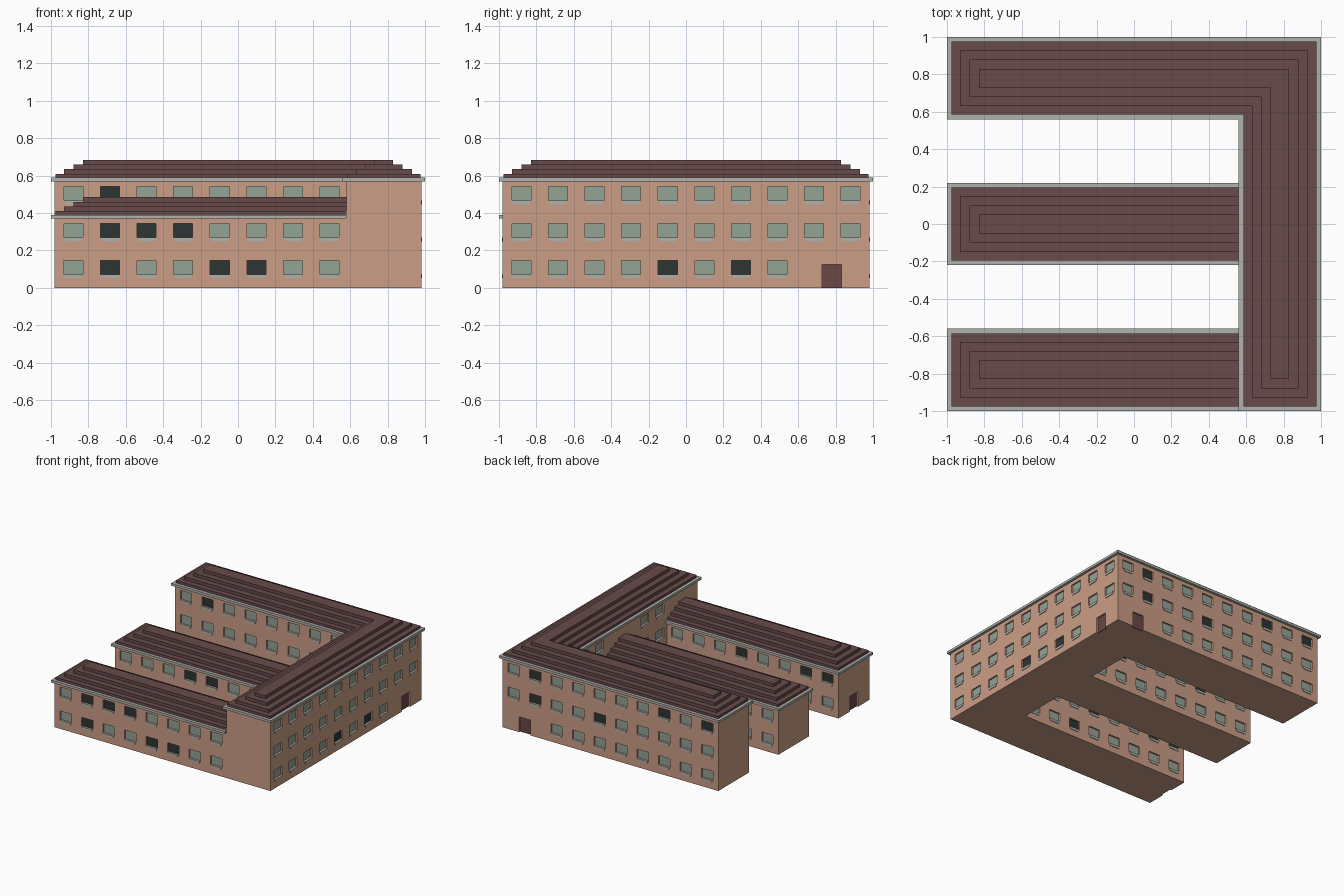
import bpy, bmesh

if "Cube" in bpy.data.objects:
    bpy.data.objects.remove(bpy.data.objects["Cube"])


def mat(name, hexcol):
    m = bpy.data.materials.new(name)
    lin = []
    for i in (0, 2, 4):
        c = int(hexcol[i:i + 2], 16) / 255
        lin.append(c / 12.92 if c <= 0.04045 else ((c + 0.055) / 1.055) ** 2.4)
    m.diffuse_color = (*lin, 1)
    m.use_nodes = True
    m.node_tree.nodes["Principled BSDF"].inputs["Base Color"].default_value = m.diffuse_color
    return m


WALL = mat("terracotta wall", "CB9E86")
STONE = mat("grey stone", "B0B2AC")
ROOF = mat("brown roof", "674B4A")
PANE = mat("pale glass", "94A395")
DARK = mat("dark glass", "2C3534")
DOOR = mat("door brown", "6B4846")


def prism(bm, pts, vec):
    """Closed prism: polygon pts swept along vec."""
    a = [bm.verts.new(p) for p in pts]
    b = [bm.verts.new([p[i] + vec[i] for i in range(3)]) for p in pts]
    n = len(a)
    faces = [bm.faces.new(a), bm.faces.new(b[::-1])]
    for i in range(n):
        j = (i + 1) % n
        faces.append(bm.faces.new((a[i], b[i], b[j], a[j])))
    bmesh.ops.recalc_face_normals(bm, faces=faces)


def finish(bm, name, material):
    me = bpy.data.meshes.new(name)
    bm.to_mesh(me)
    bm.free()
    me.materials.append(material)
    ob = bpy.data.objects.new(name, me)
    bpy.context.collection.objects.link(ob)
    return ob


# Footprints, inset by d
def tall(d):
    o, i = 0.98 - d, 0.58 + d
    return [(-o, o), (-o, i), (i, i), (i, -o), (o, -o), (o, o)]


def low(yc):
    def f(d):
        x, h = -0.98 + d, 0.2 - d
        return [(x, yc - h), (0.58, yc - h), (0.58, yc + h), (x, yc + h)]
    return f


def layer(bm, foot, z0, z1):
    prism(bm, [(x, y, z0) for x, y in foot], (0, 0, z1 - z0))


# Walls, cornice and stepped roof of each block
bodies = []
for name, foot, h in (("main_block", tall, 0.57), ("middle_wing", low(0), 0.37),
                      ("south_wing", low(-0.78), 0.37)):
    bm = bmesh.new()
    layer(bm, foot(0), 0, h)
    bodies.append(finish(bm, name + "_walls", WALL))
    bm = bmesh.new()
    layer(bm, foot(-0.02), h, h + 0.02)
    finish(bm, name + "_cornice", STONE)
    bm = bmesh.new()
    z = h + 0.02
    for d, top in ((0.005, 0.04), (0.05, 0.065), (0.10, 0.09), (0.15, 0.115)):
        layer(bm, foot(d), z, h + top)
        z = h + top
    finish(bm, name + "_roof", ROOF)

kinds = ("cut", "pane", "dark", "sill", "door")
parts = {k: bmesh.new() for k in kinds}


def plate(kind, face, u, hw, z0, z1, n0, n1, hw_low=None):
    """Plate on a facade; hw_low narrows the lower edge."""
    axis, c, s = face
    hl = hw if hw_low is None else hw_low
    prof = [(u - hl, z0), (u + hl, z0), (u + hw, z1), (u - hw, z1)]
    a, t = c + s * n0, s * (n1 - n0)
    if axis == 'y':
        prism(parts[kind], [(p, a, z) for p, z in prof], (0, t, 0))
    else:
        prism(parts[kind], [(a, p, z) for p, z in prof], (t, 0, 0))


def window(face, u, row, dark):
    z = 0.072 + 0.197 * row
    plate("cut", face, u, 0.051, z, z + 0.075, -0.02, 0.02)
    plate("dark" if dark else "pane", face, u, 0.051, z, z + 0.075, -0.02, -0.013)
    plate("sill", face, u, 0.05, z - 0.02, z, -0.002, 0.005, 0.04)


def door(face, u):
    plate("cut", face, u, 0.052, -0.02, 0.125, -0.02, 0.02)
    plate("door", face, u, 0.052, 0, 0.125, -0.02, -0.013)


# Facades: face, columns, rows, dark windows (column, row), doorway
full, eight = range(10), range(8)
facades = [
    (('y', -0.98, -1), eight, 2, {(1, 0), (4, 0), (5, 0), (1, 1), (2, 1), (3, 1)}, False),
    (('y', -0.58, 1), eight, 2, {(4, 1), (1, 1), (0, 1), (5, 0)}, False),
    (('y', -0.2, -1), eight, 2, {(3, 1), (4, 1)}, False),
    (('y', 0.2, 1), eight, 2, {(6, 1), (2, 1)}, False),
    (('y', 0.58, -1), eight, 3, {(1, 2)}, False),
    (('y', 0.98, 1), full, 3, {(8, 2), (8, 1), (5, 1), (2, 2), (0, 2)}, True),
    (('x', 0.98, 1), full, 3, {(4, 0), (6, 0)}, True),
    (('x', 0.58, -1), (2, 3, 6, 7), 3, set(), False),
]
for face, cols, rows, dark, has_door in facades:
    for r in range(rows):
        for c in cols:
            if not (has_door and r == 0 and c > 7):
                window(face, -0.88 + 0.1956 * c, r, (c, r) in dark)
    if has_door:
        door(face, 0.78)
door(('x', -0.98, -1), -0.78)

# Cut the openings into the walls
cutter = finish(parts["cut"], "opening_cutter", WALL)
cutter.hide_render = True
for ob in bodies:
    m = ob.modifiers.new("openings", 'BOOLEAN')
    m.operation, m.solver, m.object = 'DIFFERENCE', 'EXACT', cutter
bpy.context.view_layer.update()
dg = bpy.context.evaluated_depsgraph_get()
meshes = [bpy.data.meshes.new_from_object(ob.evaluated_get(dg)) for ob in bodies]
for ob, me in zip(bodies, meshes):
    ob.modifiers.clear()
    ob.data = me
bpy.data.objects.remove(cutter)

# Panes, sills and doors
for k, name, m in (("pane", "window_panes", PANE), ("dark", "dark_window_panes", DARK),
                   ("sill", "window_sills", STONE), ("door", "doors", DOOR)):
    finish(parts[k], name, m)
